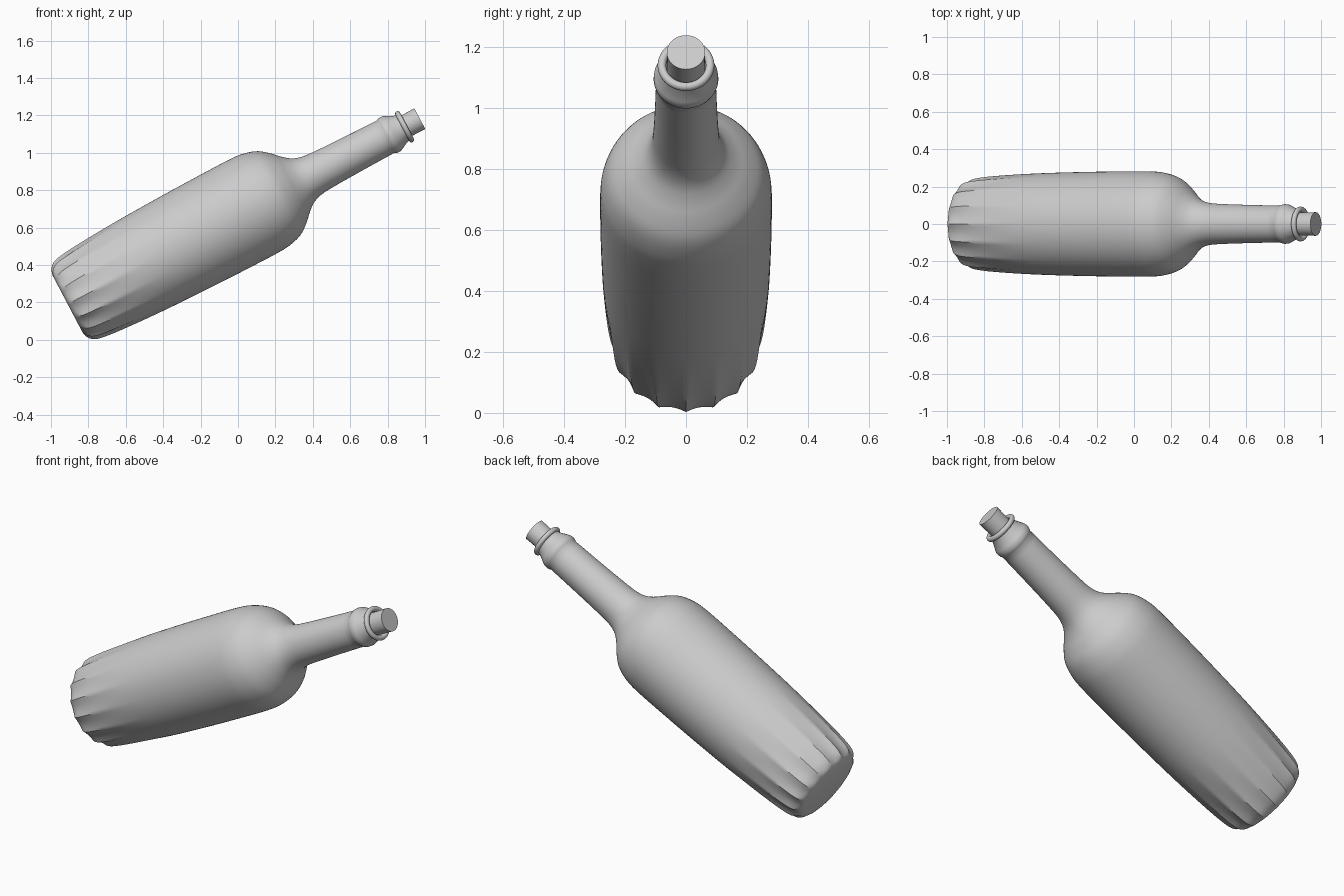
import bpy, bmesh, math
from mathutils import Matrix, Vector

if "Cube" in bpy.data.objects:
    bpy.data.objects.remove(bpy.data.objects["Cube"])

TILT = math.radians(27.75)
BASE = Vector((-0.911, 0, 0.191))
# bottle axis: local z leans towards +x, local +x faces the ground
PLACE = Matrix.Translation(BASE) @ Matrix.Rotation(math.pi / 2 - TILT, 4, 'Y')
SEG = 128


def smooth_profile(pts, steps=4):
    """Catmull-Rom curve through (height, radius) points."""
    out = []
    for i in range(len(pts) - 1):
        p = [Vector(pts[max(0, min(len(pts) - 1, i + k))]) for k in (-1, 0, 1, 2)]
        for s in range(steps):
            u = s / steps
            out.append(0.5 * (2 * p[1] + (p[2] - p[0]) * u
                              + (2 * p[0] - 5 * p[1] + 4 * p[2] - p[3]) * u ** 2
                              + (3 * p[1] - p[0] - 3 * p[2] + p[3]) * u ** 3))
    out.append(Vector(pts[-1]))
    return [(v[0], v[1]) for v in out]


def flute(t, a):
    """Depth of the 16 concave flutes, fading out up the body."""
    fade = min(1, max(0, t / 0.03)) * max(0, 1 - max(0, t - 0.08) / 0.45) ** 1.5
    return 0.013 * fade * abs(math.sin(8 * a)) ** 0.9


def lathe(name, profile, seg=SEG, fluted=False, angle=35):
    bm = bmesh.new()
    rings = []
    for t, r in profile:
        ring = []
        for i in range(seg):
            a = 2 * math.pi * i / seg
            q = r - (flute(t, a) if fluted else 0)
            ring.append(bm.verts.new((q * math.cos(a), q * math.sin(a), t)))
        rings.append(ring)
    for lo, hi in zip(rings, rings[1:]):
        for i in range(seg):
            j = (i + 1) % seg
            bm.faces.new((lo[i], lo[j], hi[j], hi[i]))
    bm.faces.new(rings[0][::-1])
    bm.faces.new(rings[-1])
    bmesh.ops.recalc_face_normals(bm, faces=bm.faces)
    me = bpy.data.meshes.new(name)
    bm.to_mesh(me)
    bm.free()
    ob = bpy.data.objects.new(name, me)
    bpy.context.collection.objects.link(ob)
    ob.matrix_world = PLACE
    bpy.ops.object.select_all(action='DESELECT')
    ob.select_set(True)
    bpy.context.view_layer.objects.active = ob
    bpy.ops.object.shade_smooth_by_angle(angle=math.radians(angle))
    return ob


# Fluted base, barrel body, shoulder and neck
body = smooth_profile([
    (0.0, 0.172), (0.012, 0.208), (0.045, 0.236), (0.12, 0.250), (0.26, 0.261),
    (0.46, 0.271), (0.72, 0.278), (0.95, 0.281), (1.13, 0.281), (1.21, 0.273),
    (1.28, 0.25), (1.335, 0.208), (1.38, 0.163), (1.425, 0.130), (1.48, 0.113),
    (1.56, 0.107), (1.72, 0.102), (1.92, 0.098)])
# Collar below the lip, then the open throat
collar = [(1.928, 0.103), (1.94, 0.106), (1.957, 0.105), (1.967, 0.101),
          (2.012, 0.079), (2.03, 0.078)]
throat = [(2.03, 0.068), (1.94, 0.066)]
lathe("bottle", body + collar + throat, fluted=True)

# Rounded lip ring
bpy.ops.mesh.primitive_torus_add(major_radius=0.079, minor_radius=0.014,
                                 major_segments=64, minor_segments=16)
lip = bpy.context.object
lip.name = "lip_ring"
lip.matrix_world = PLACE @ Matrix.Translation((0, 0, 2.036))
bpy.ops.object.shade_smooth()

# Cork stopper
lathe("cork", [(1.95, 0.060), (2.128, 0.063)], seg=48)
